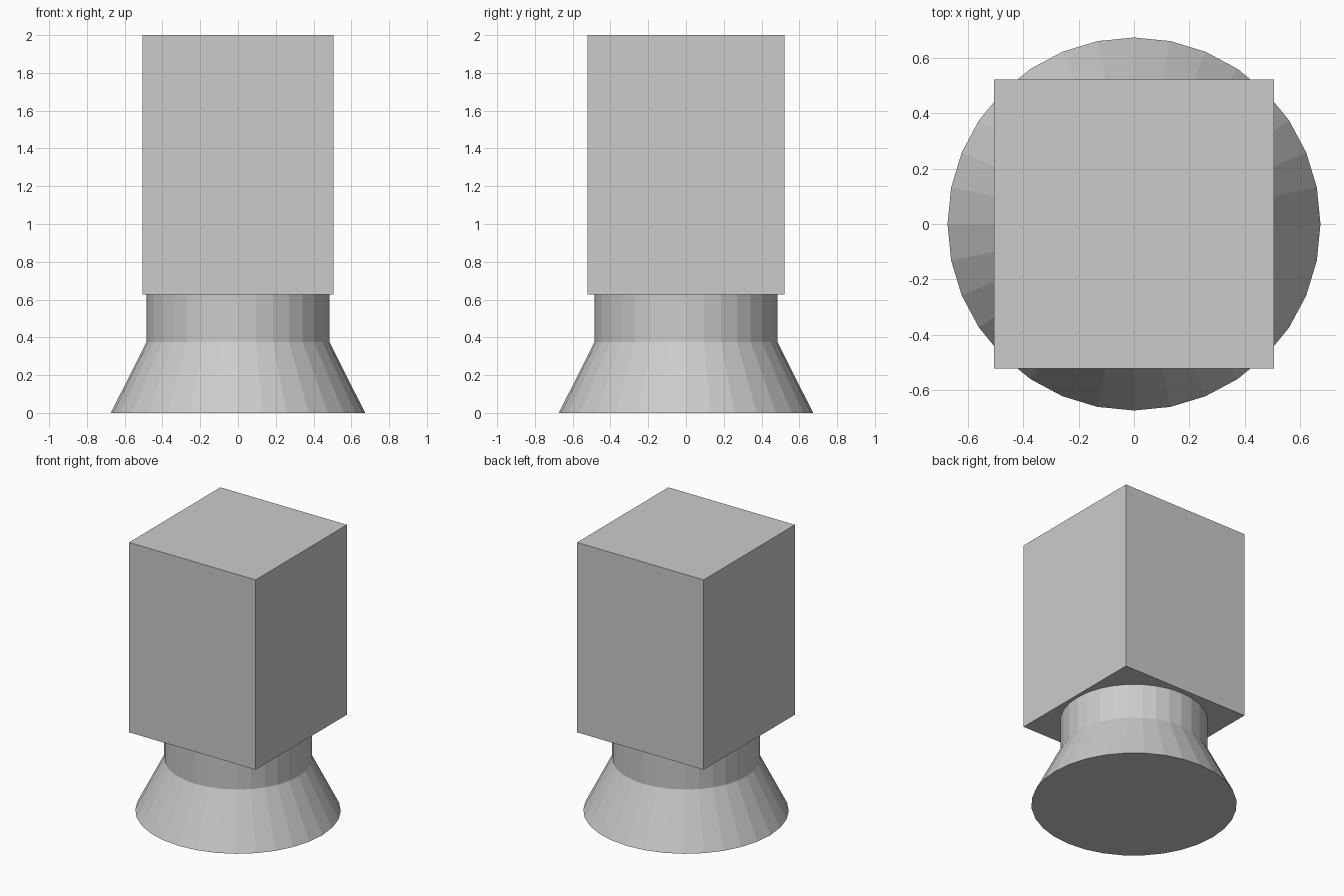
import bpy, bmesh
from math import cos, sin, pi

if "Cube" in bpy.data.objects:
    bpy.data.objects.remove(bpy.data.objects["Cube"])

SIDES = 32


def add_object(name, bm):
    bmesh.ops.recalc_face_normals(bm, faces=bm.faces)
    mesh = bpy.data.meshes.new(name)
    bm.to_mesh(mesh)
    bm.free()
    obj = bpy.data.objects.new(name, mesh)
    bpy.context.collection.objects.link(obj)
    return obj


def turned(name, profile):
    """Closed flat-shaded solid turned around z from (radius, height) points."""
    bm = bmesh.new()
    rings = [[bm.verts.new((r * cos(2 * pi * i / SIDES), r * sin(2 * pi * i / SIDES), z))
              for i in range(SIDES)] for r, z in profile]
    for low, high in zip(rings, rings[1:]):
        for i in range(SIDES):
            j = (i + 1) % SIDES
            bm.faces.new((low[i], low[j], high[j], high[i]))
    bm.faces.new(rings[0])
    bm.faces.new(rings[-1])
    return add_object(name, bm)


def box(name, size, bottom):
    bm = bmesh.new()
    bmesh.ops.create_cube(bm, size=1)
    bmesh.ops.scale(bm, vec=size, verts=bm.verts)
    bmesh.ops.translate(bm, vec=(0, 0, bottom + size[2] / 2), verts=bm.verts)
    return add_object(name, bm)


# Flared foot running up into a straight neck
turned("flared_base", [(0.673, 0), (0.484, 0.376), (0.484, 0.628)])

# Rectangular block on top
box("upper_block", (1.012, 1.042, 1.372), 0.628)
